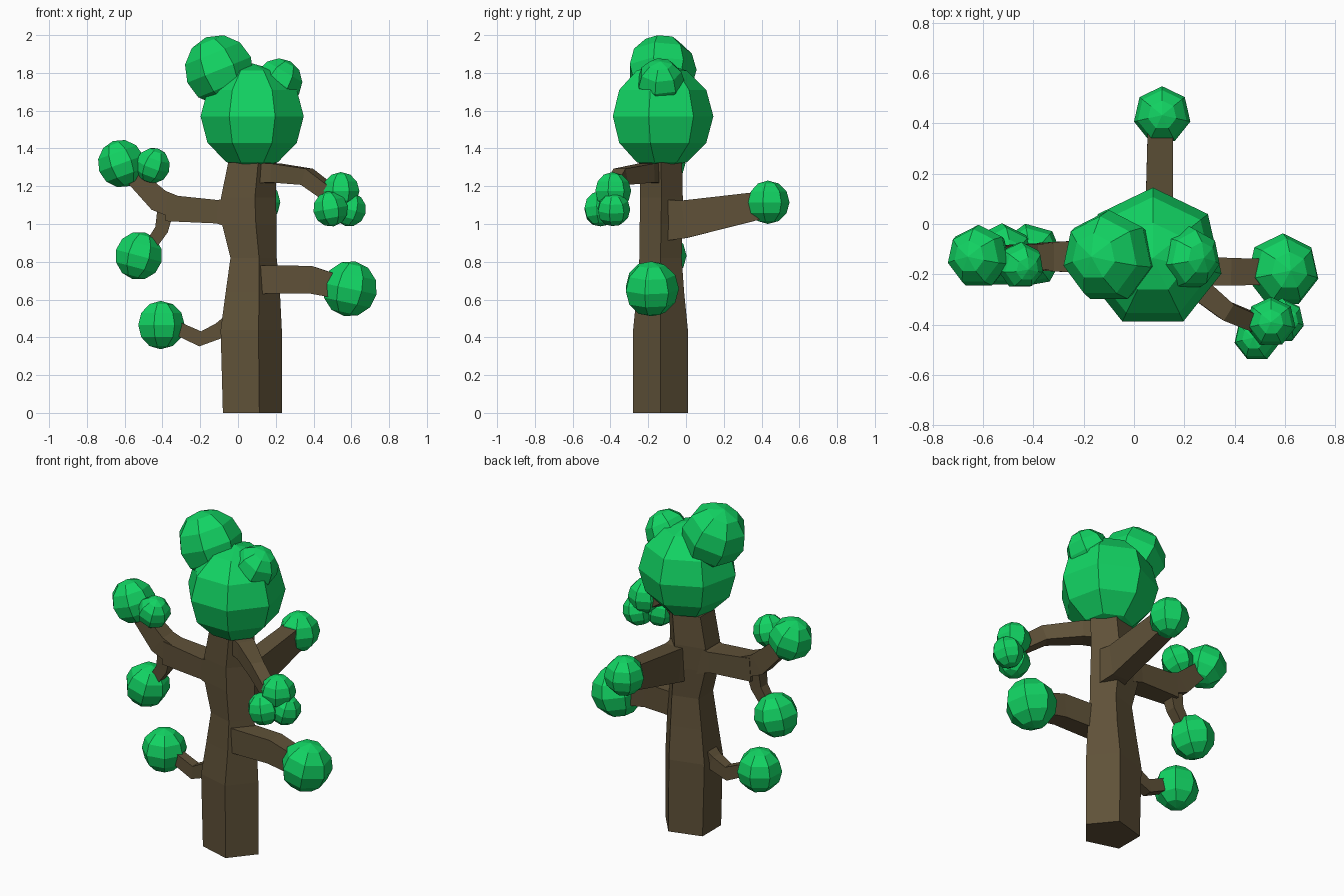
import bpy, bmesh, math
from mathutils import Vector, Euler

if "Cube" in bpy.data.objects:
    bpy.data.objects.remove(bpy.data.objects["Cube"])


def material(name, color):
    m = bpy.data.materials.new(name)
    m.diffuse_color = (*color, 1)
    m.use_nodes = True
    m.node_tree.nodes["Principled BSDF"].inputs["Base Color"].default_value = m.diffuse_color
    return m


BARK = material("bark", (0.115, 0.083, 0.04))
LEAF = material("leaf", (0.006, 0.66, 0.125))


def skin(name, rings, mat):
    """Bridge a list of equal-sized point rings and cap both ends."""
    bm = bmesh.new()
    loops = [[bm.verts.new(p) for p in ring] for ring in rings]
    n = len(loops[0])
    for a, b in zip(loops, loops[1:]):
        for i in range(n):
            j = (i + 1) % n
            bm.faces.new((a[i], a[j], b[j], b[i]))
    bm.faces.new(loops[0][::-1])
    bm.faces.new(loops[-1])
    bmesh.ops.recalc_face_normals(bm, faces=bm.faces)
    finish(name, bm, mat)


def finish(name, bm, mat):
    me = bpy.data.meshes.new(name)
    bm.to_mesh(me)
    bm.free()
    me.materials.append(mat)
    ob = bpy.data.objects.new(name, me)
    bpy.context.collection.objects.link(ob)


def branch(name, stations):
    """Four-sided limb; each station is (point, half width, half height)."""
    pts = [Vector(s[0]) for s in stations]
    rings = []
    for i, (p, w, h) in enumerate(stations):
        t = (pts[min(i + 1, len(pts) - 1)] - pts[max(i - 1, 0)]).normalized()
        # sideways axis stays level; flips are avoided by using the whole limb
        run = pts[-1] - pts[0]
        side = Vector((-run.y, run.x, 0)).normalized()
        up = t.cross(side).normalized()
        rings.append([pts[i] + side * w * a + up * h * b
                      for a, b in ((-1, -1), (1, -1), (1, 1), (-1, 1))])
    skin(name, rings, BARK)


def foliage(name, center, r, tilt=(0, 0, 0)):
    """Seven-sided faceted leaf ball."""
    bm = bmesh.new()
    bmesh.ops.create_uvsphere(bm, u_segments=7, v_segments=6, radius=r)
    rot = Euler([math.radians(a) for a in tilt]).to_matrix()
    for v in bm.verts:
        v.co = rot @ v.co + Vector(center)
    finish(name, bm, LEAF)


# Five-sided trunk: z, left x, right x, half depth, centre y
profile = [(0, -.08, .232, .145, -.135), (.44, -.092, .232, .145, -.135),
           (.64, -.065, .222, .125, -.135), (.82, -.04, .205, .112, -.135),
           (1.0, -.085, .205, .113, -.132), (1.14, -.09, .2, .113, -.13),
           (1.325, -.052, .205, .111, -.132)]
rings = []
for z, x0, x1, d, cy in profile:
    k = (x1 - x0) / 1.809
    rings.append([(x1 - k + k * math.cos(a), cy + d / .951 * math.sin(a), z)
                  for a in (math.tau * i / 5 for i in range(5))])
skin("trunk", rings, BARK)

# Limbs
branch("left_branch", [((.02, -.13, 1.06), .085, .1), ((-.11, -.13, 1.065), .07, .062),
                       ((-.38, -.13, 1.085), .055, .07)])
branch("left_upper_fork", [((-.32, -.13, 1.085), .055, .06), ((-.42, -.13, 1.125), .05, .062),
                           ((-.58, -.13, 1.28), .04, .045)])
branch("left_lower_fork", [((-.38, -.13, 1.09), .04, .045), ((-.405, -.13, .97), .033, .036),
                           ((-.48, -.13, .86), .028, .03)])
branch("low_left_branch", [((-.03, -.13, .47), .05, .06), ((-.1, -.13, .435), .035, .042),
                           ((-.2, -.13, .392), .03, .04), ((-.36, -.13, .465), .028, .035)])
branch("right_branch", [((.08, -.18, .705), .06, .075), ((.38, -.19, .706), .055, .073),
                        ((.56, -.19, .66), .05, .06)])
branch("front_right_branch", [((.1, -.15, 1.27), .055, .055), ((.2, -.21, 1.27), .05, .05),
                              ((.365, -.345, 1.25), .038, .045), ((.5, -.4, 1.15), .035, .04)])
branch("back_branch", [((.095, -.12, 1.02), .075, .11), ((.1, -.01, 1.025), .056, .1),
                       ((.105, .4, 1.1), .05, .072)])

# Leaf balls: name, centre, radius, tilt
for name, c, r, t in [
    ("crown_main", (.075, -.135, 1.57), .28, (0, 0, 0)),
    ("crown_left", (-.1, -.13, 1.816), .186, (0, -22, 0)),
    ("crown_right", (.215, -.135, 1.75), .128, (0, 30, 0)),
    ("left_upper_leaves", (-.618, -.13, 1.32), .127, (0, -20, 0)),
    ("left_small_leaves", (-.452, -.165, 1.31), .095, (10, 20, 0)),
    ("left_lower_leaves", (-.525, -.125, .832), .128, (0, 15, 0)),
    ("low_left_leaves", (-.41, -.125, .465), .128, (0, 0, 10)),
    ("right_leaves", (.592, -.185, .657), .148, (0, 12, 0)),
    ("front_right_leaves_top", (.545, -.39, 1.175), .1, (0, 0, 0)),
    ("front_right_leaves_left", (.49, -.452, 1.08), .094, (0, -10, 0)),
    ("front_right_leaves_right", (.59, -.385, 1.077), .09, (0, 15, 0)),
    ("back_leaves", (.112, .433, 1.115), .115, (0, 0, 0)),
]:
    foliage(name, c, r, t)
